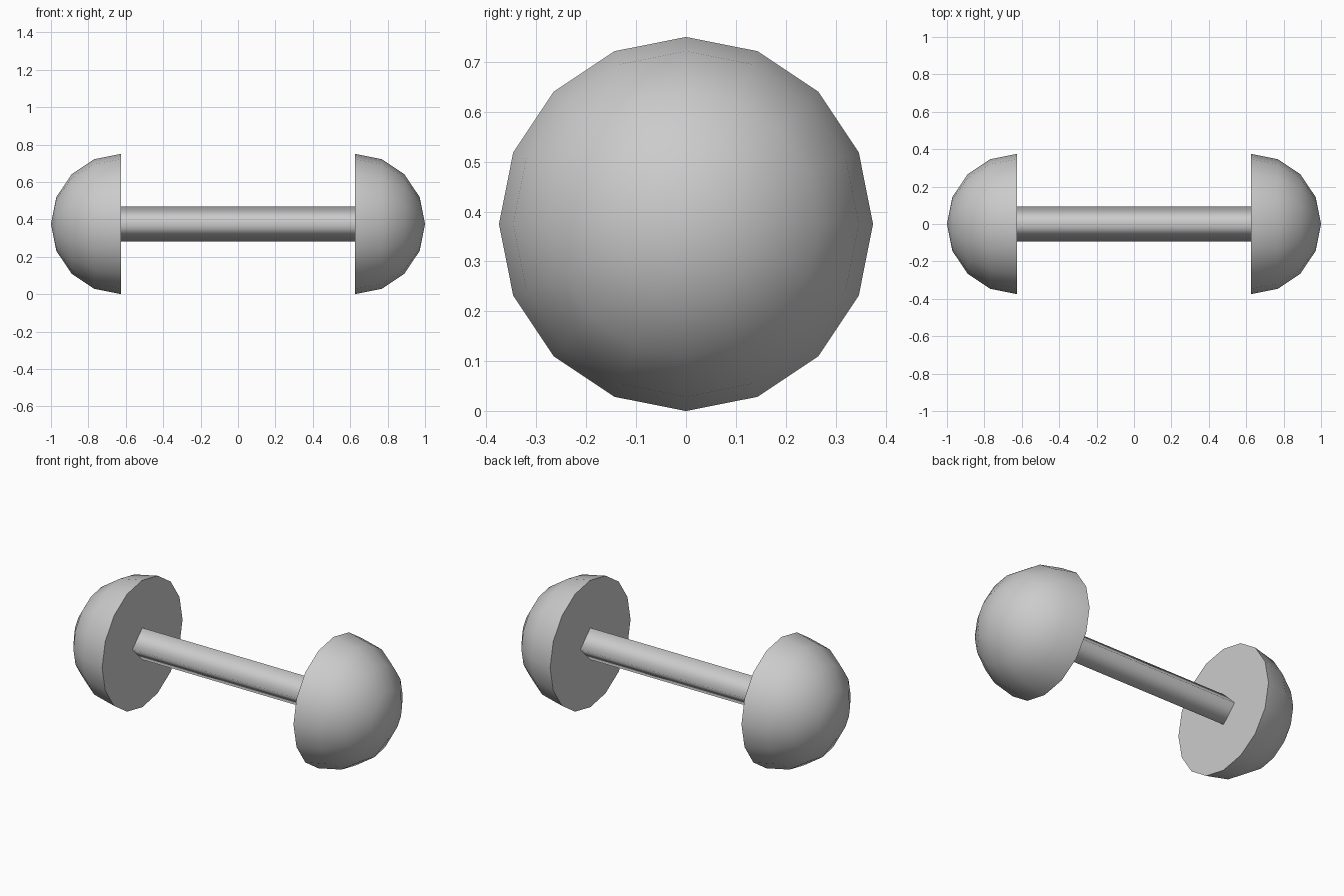
import bpy, bmesh
from math import radians
from mathutils import Matrix

old = bpy.data.objects.get("Cube")
if old:
    bpy.data.objects.remove(old, do_unlink=True)

RADIUS = 0.375       # dome radius, also the height of the axis
INNER = 0.625        # flat side of each dome
ROD = RADIUS / 4

grey = bpy.data.materials.new("light grey")
grey.use_nodes = True
grey.diffuse_color = (0.6, 0.6, 0.6, 1)
grey.node_tree.nodes["Principled BSDF"].inputs["Base Color"].default_value = grey.diffuse_color


def add_object(name, bm, location):
    mesh = bpy.data.meshes.new(name)
    bm.to_mesh(mesh)
    bm.free()
    mesh.materials.append(grey)
    obj = bpy.data.objects.new(name, mesh)
    obj.location = location
    bpy.context.collection.objects.link(obj)
    return obj


def dome(name, side):
    """Half sphere with its pole pointing outward along x and a flat inner side."""
    bm = bmesh.new()
    bmesh.ops.create_uvsphere(bm, u_segments=16, v_segments=8, radius=RADIUS)
    lower = [v for v in bm.verts if v.co.z < -0.01]
    bmesh.ops.delete(bm, geom=lower, context="VERTS")
    for f in bm.faces:
        f.smooth = True
    rim = [e for e in bm.edges if e.is_boundary]
    bmesh.ops.contextual_create(bm, geom=rim)
    for e in rim:
        e.smooth = False
    bmesh.ops.rotate(bm, verts=bm.verts, matrix=Matrix.Rotation(radians(90 * side), 3, "Y"))
    bmesh.ops.recalc_face_normals(bm, faces=bm.faces)
    add_object(name, bm, (side * INNER, 0, RADIUS))


# Rounded weights at both ends
dome("left_dome", 1)
dome("right_dome", -1)

# Four-sided, smooth-shaded connecting rod standing on its corner
bm = bmesh.new()
bmesh.ops.create_cone(bm, cap_ends=False, segments=4, radius1=ROD, radius2=ROD, depth=2 * INNER)
bmesh.ops.rotate(bm, verts=bm.verts, matrix=Matrix.Rotation(radians(90), 3, "Y"))
bmesh.ops.recalc_face_normals(bm, faces=bm.faces)
for f in bm.faces:
    f.smooth = True
add_object("rod", bm, (0, 0, RADIUS))
